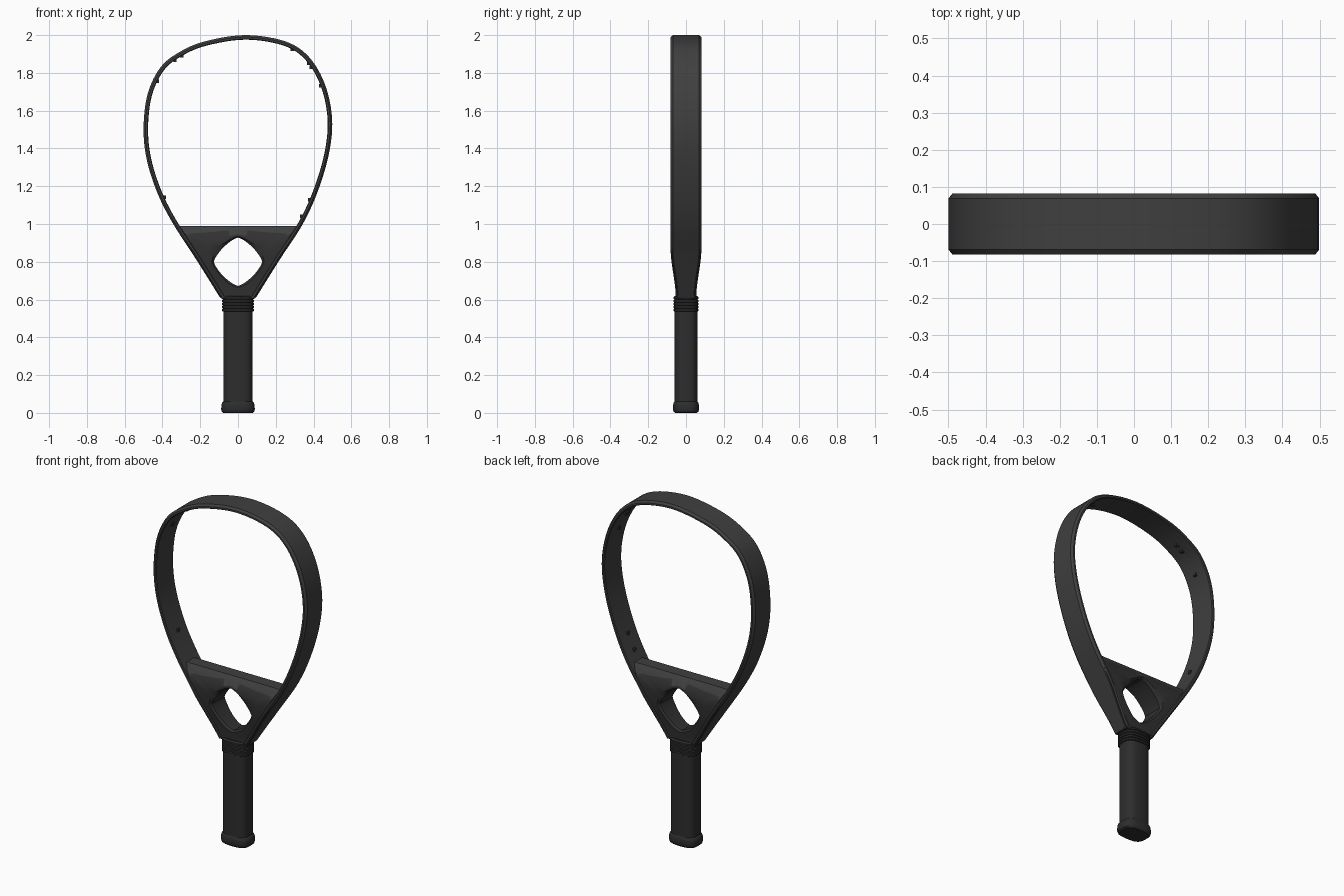
import bpy, bmesh, math
from mathutils import Vector

if "Cube" in bpy.data.objects:
    bpy.data.objects.remove(bpy.data.objects["Cube"], do_unlink=True)


def material(name, grey):
    m = bpy.data.materials.new(name)
    m.use_nodes = True
    colour = (grey, grey, grey, 1)
    m.diffuse_color = colour
    bsdf = next(n for n in m.node_tree.nodes if n.type == 'BSDF_PRINCIPLED')
    bsdf.inputs["Base Color"].default_value = colour
    bsdf.inputs["Roughness"].default_value = 0.6
    return m


frame_grey = material("frame charcoal", 0.05)
throat_grey = material("throat dark grey", 0.031)
grip_grey = material("grip black", 0.026)


def finish(name, bm, mats, angle=30):
    bmesh.ops.recalc_face_normals(bm, faces=bm.faces)
    mesh = bpy.data.meshes.new(name)
    bm.to_mesh(mesh)
    bm.free()
    for m in mats:
        mesh.materials.append(m)
    ob = bpy.data.objects.new(name, mesh)
    bpy.context.collection.objects.link(ob)
    bpy.ops.object.select_all(action='DESELECT')
    ob.select_set(True)
    bpy.context.view_layer.objects.active = ob
    bpy.ops.object.shade_smooth_by_angle(angle=math.radians(angle))
    return ob


def skin(bm, rings, caps=True, loop=False):
    """Bridge closed rings of points in order."""
    vs = [[bm.verts.new(p) for p in ring] for ring in rings]
    n = len(vs[0])
    pairs = list(zip(vs, vs[1:])) + ([(vs[-1], vs[0])] if loop else [])
    for a, b in pairs:
        for i in range(n):
            j = (i + 1) % n
            bm.faces.new((a[i], a[j], b[j], b[i]))
    if caps:
        bm.faces.new(vs[0])
        bm.faces.new(vs[-1])


def half_depth(z):
    """The head is deep and narrows toward the grip."""
    t = min(max((z - 0.60) / 0.27, 0), 1)
    return 0.054 + 0.028 * t * t * (3 - 2 * t)


# Hoop: a chamfered band swept along the head outline
outline = [(-0.095, 0.61), (-0.22, 0.81), (-0.343, 1.0), (-0.425, 1.16), (-0.483, 1.34),
           (-0.5, 1.51), (-0.478, 1.69), (-0.41, 1.83), (-0.31, 1.91), (-0.175, 1.967),
           (0.04, 2.0), (0.25, 1.967), (0.375, 1.885), (0.46, 1.74), (0.498, 1.56),
           (0.483, 1.38), (0.425, 1.18), (0.343, 1.0), (0.22, 0.81), (0.095, 0.61)]
pts = [Vector(p) for p in outline]
pts = [2 * pts[0] - pts[1]] + pts + [2 * pts[-1] - pts[-2]]
STEPS = 6
path = []
for a, b, c, d in zip(pts, pts[1:], pts[2:], pts[3:]):
    for k in range(STEPS):
        t = k / STEPS
        path.append(0.5 * (2 * b + (c - a) * t + (2 * a - 5 * b + 4 * c - d) * t * t
                           + (3 * b - a - 3 * c + d) * t ** 3))
path.append(pts[-2])
rings = []
inner_edge = []
for i, p in enumerate(path):
    tangent = (path[min(i + 1, len(path) - 1)] - path[max(i - 1, 0)]).normalized()
    inward = Vector((tangent.y, -tangent.x))
    h = half_depth(p.y)
    e = 0.013
    section = [(0, e - h), (0, h - e), (e * 0.8, h), (0.02, h), (0.024, h - 0.005),
               (0.024, 0.005 - h), (0.02, -h), (e * 0.8, -h)]
    inner_edge.append(p + inward * 0.024)
    rings.append([(p.x + inward.x * s, y, p.y + inward.y * s) for s, y in section])
bm = bmesh.new()
skin(bm, rings)
finish("hoop", bm, [frame_grey])

# Throat: a tapered block with a rounded diamond opening and sloping top edge
corners = [Vector(c) for c in ((0.33, 0.99), (-0.33, 0.99), (-0.09, 0.605), (0.09, 0.605))]
centre = Vector((0, 0.80))
angles = [2 * math.pi * k / 64 for k in range(64)]
angles += [math.atan2(*(c - centre).yx) % (2 * math.pi) for c in corners]
angles.sort()


def block_edge(direction):
    """Distance from the centre to the block's outline."""
    best = 9.0
    for a, b in zip(corners, corners[1:] + corners[:1]):
        normal = Vector(((b - a).y, -(b - a).x))
        facing = normal.dot(direction)
        if facing > 1e-6:
            best = min(best, normal.dot(a - centre) / facing)
    return best


def throat_ring(mix, side, inset=0.0):
    ring = []
    for ang in angles:
        u = Vector((math.cos(ang), math.sin(ang)))
        r_hole = 0.128 * (abs(u.x) ** 1.35 + abs(u.y) ** 1.35) ** (-1 / 1.35)
        p = centre + u * (r_hole * (1 - mix) + block_edge(u) * mix)
        depth = half_depth(p.y) - 0.007 - inset
        if p.y > 0.94:
            depth -= 0.04 * (p.y - 0.94) / 0.05
        ring.append((p.x, side * depth, p.y))
    return ring


bm = bmesh.new()
levels = [(0, 0.012), (0.12, 0), (0.3, 0), (0.7, 0), (1, 0)]
rings = [throat_ring(m, -1, s) for m, s in levels]
rings += [throat_ring(m, 1, s) for m, s in reversed(levels)]
skin(bm, rings, caps=False, loop=True)
for f in bm.faces:
    if f.calc_center_median().z > 0.95:
        f.material_index = 1
finish("throat", bm, [throat_grey, frame_grey])


# Grip parts: rounded rectangular sections stacked in height
def stack(name, profile, mat):
    bm = bmesh.new()
    rings = []
    for z, rx, ry in profile:
        ring = []
        for k in range(40):
            a = 2 * math.pi * k / 40
            c, s = math.cos(a), math.sin(a)
            ring.append((rx * math.copysign(abs(c) ** 0.68, c),
                         ry * math.copysign(abs(s) ** 0.68, s), z))
        rings.append(ring)
    skin(bm, rings)
    return finish(name, bm, [mat], 35)


stack("handle", [(0.03, 0.077, 0.061), (0.56, 0.077, 0.061)], grip_grey)
stack("butt_cap", [(0, 0.078, 0.058), (0.006, 0.086, 0.065), (0.018, 0.089, 0.069),
                   (0.042, 0.088, 0.068), (0.054, 0.084, 0.065), (0.06, 0.077, 0.061)], grip_grey)
ribs = []
for k in range(5):
    z = 0.537 + k * 0.016
    ribs += [(z, 0.079, 0.061), (z + 0.003, 0.084, 0.066), (z + 0.012, 0.084, 0.066)]
ribs.append((0.62, 0.077, 0.057))
stack("ribbed_collar", ribs, grip_grey)

# Small ragged tabs left along the inside of the hoop
tabs = [(-0.41, 1.14), (-0.41, 1.76), (-0.33, 1.88), (-0.30, 1.90), (0.29, 1.92),
        (0.37, 1.86), (0.39, 1.84), (0.45, 1.75), (0.39, 1.12), (0.33, 1.03)]
bm = bmesh.new()
for x, z in tabs:
    spot = min(inner_edge, key=lambda q: (q - Vector((x, z))).length)
    made = bmesh.ops.create_cube(bm, size=0.018)["verts"]
    bmesh.ops.translate(bm, verts=made, vec=(spot.x, 0, spot.y))
finish("inner_tabs", bm, [throat_grey])
